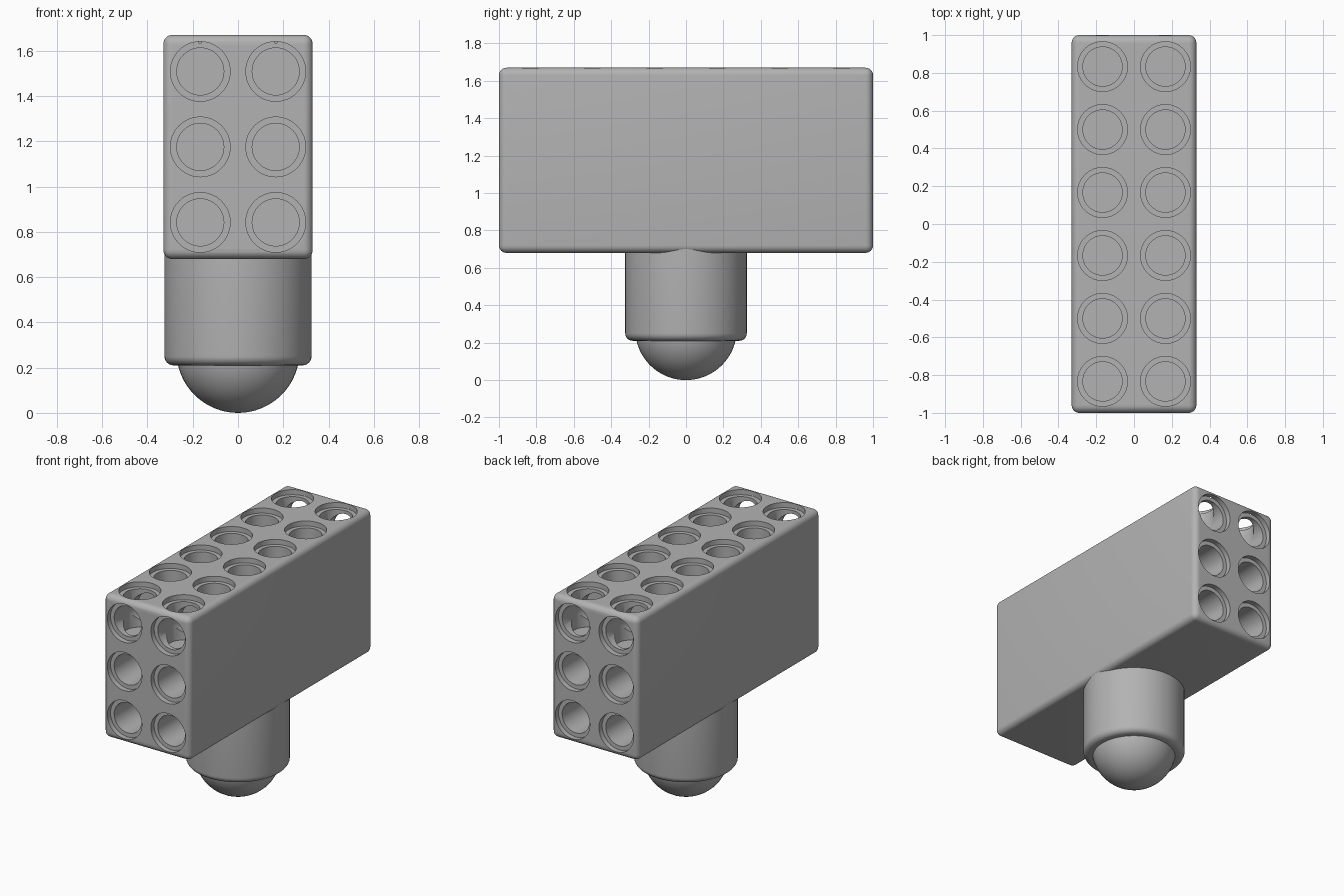
import bpy, math
from mathutils import Matrix, Vector

old = bpy.data.objects.get("Cube")
if old:
    bpy.data.objects.remove(old, do_unlink=True)

import bmesh

GREY = (0.45, 0.45, 0.45, 1)
mat = bpy.data.materials.new("plain grey")
mat.use_nodes = True
mat.diffuse_color = GREY
mat.node_tree.nodes["Principled BSDF"].inputs["Base Color"].default_value = GREY

PITCH = 1 / 3
HALF_X, BOTTOM, TOP = 0.33, 0.68, 1.67
MID_Z = (BOTTOM + TOP) / 2


def add_object(name, bm):
    bmesh.ops.recalc_face_normals(bm, faces=bm.faces)
    mesh = bpy.data.meshes.new(name)
    bm.to_mesh(mesh)
    bm.free()
    mesh.materials.append(mat)
    obj = bpy.data.objects.new(name, mesh)
    bpy.context.collection.objects.link(obj)
    return obj


def select(obj):
    bpy.ops.object.select_all(action='DESELECT')
    obj.select_set(True)
    bpy.context.view_layer.objects.active = obj


def smooth(obj):
    select(obj)
    bpy.ops.object.shade_smooth_by_angle(angle=math.radians(35))


def lathe(bm, profile, matrix=Matrix(), segments=48):
    """Closed solid from (radius, height) pairs, placed by matrix."""
    rings = []
    for r, h in profile:
        ring = []
        for i in range(segments):
            a = 2 * math.pi * i / segments
            ring.append(bm.verts.new(matrix @ Vector((r * math.cos(a), r * math.sin(a), h))))
        rings.append(ring)
    for low, high in zip(rings, rings[1:]):
        for i in range(segments):
            j = (i + 1) % segments
            bm.faces.new((low[i], low[j], high[j], high[i]))
    bm.faces.new(rings[0][::-1])
    bm.faces.new(rings[-1])


def hole_cutter(name, spots, rotation):
    """Stepped blind holes: a wide shallow rim above a narrower bore."""
    bm = bmesh.new()
    for spot in spots:
        lathe(bm, [(0.104, -0.3), (0.104, -0.035), (0.132, -0.035), (0.132, 0.02)],
              Matrix.Translation(spot) @ rotation)
    obj = add_object(name, bm)
    obj.hide_render = True
    return obj


# Rounded beam
bm = bmesh.new()
bmesh.ops.create_cube(bm, size=1, matrix=Matrix.Translation((0, 0, MID_Z))
                      @ Matrix.Diagonal((2 * HALF_X, 2, TOP - BOTTOM, 1)))
bmesh.ops.bevel(bm, geom=bm.edges[:], offset=0.04, segments=6, profile=0.5, affect='EDGES')
beam = add_object("beam_block", bm)

# Holes in the top and both ends
sides = (-PITCH / 2, PITCH / 2)
top_spots = [(x, (i - 2.5) * PITCH, TOP) for x in sides for i in range(6)]
cutters = [hole_cutter("top_hole_cutter", top_spots, Matrix())]
for name, s in (("front", -1), ("back", 1)):
    spots = [(x, s, MID_Z + i * PITCH) for x in sides for i in (-1, 0, 1)]
    cutters.append(hole_cutter(name + "_hole_cutter", spots,
                               Matrix.Rotation(-s * math.pi / 2, 4, 'X')))
select(beam)
for cutter in cutters:
    mod = beam.modifiers.new(cutter.name, 'BOOLEAN')
    mod.object, mod.operation, mod.solver = cutter, 'DIFFERENCE', 'EXACT'
    bpy.ops.object.modifier_apply(modifier=mod.name)
for cutter in cutters:
    bpy.data.objects.remove(cutter, do_unlink=True)
smooth(beam)

# Round socket under the beam, with a rounded lower rim
R, Z, EDGE = 0.325, 0.21, 0.04
rim = [(R - EDGE + EDGE * math.sin(a), Z + EDGE - EDGE * math.cos(a))
       for a in (i * math.pi / 12 for i in range(7))]
bm = bmesh.new()
lathe(bm, rim + [(R, 0.72)], segments=64)
smooth(add_object("socket", bm))

# Ball held in the socket
bm = bmesh.new()
bmesh.ops.create_uvsphere(bm, u_segments=48, v_segments=32, radius=0.272,
                          matrix=Matrix.Translation((0, 0, 0.272)))
smooth(add_object("ball", bm))
